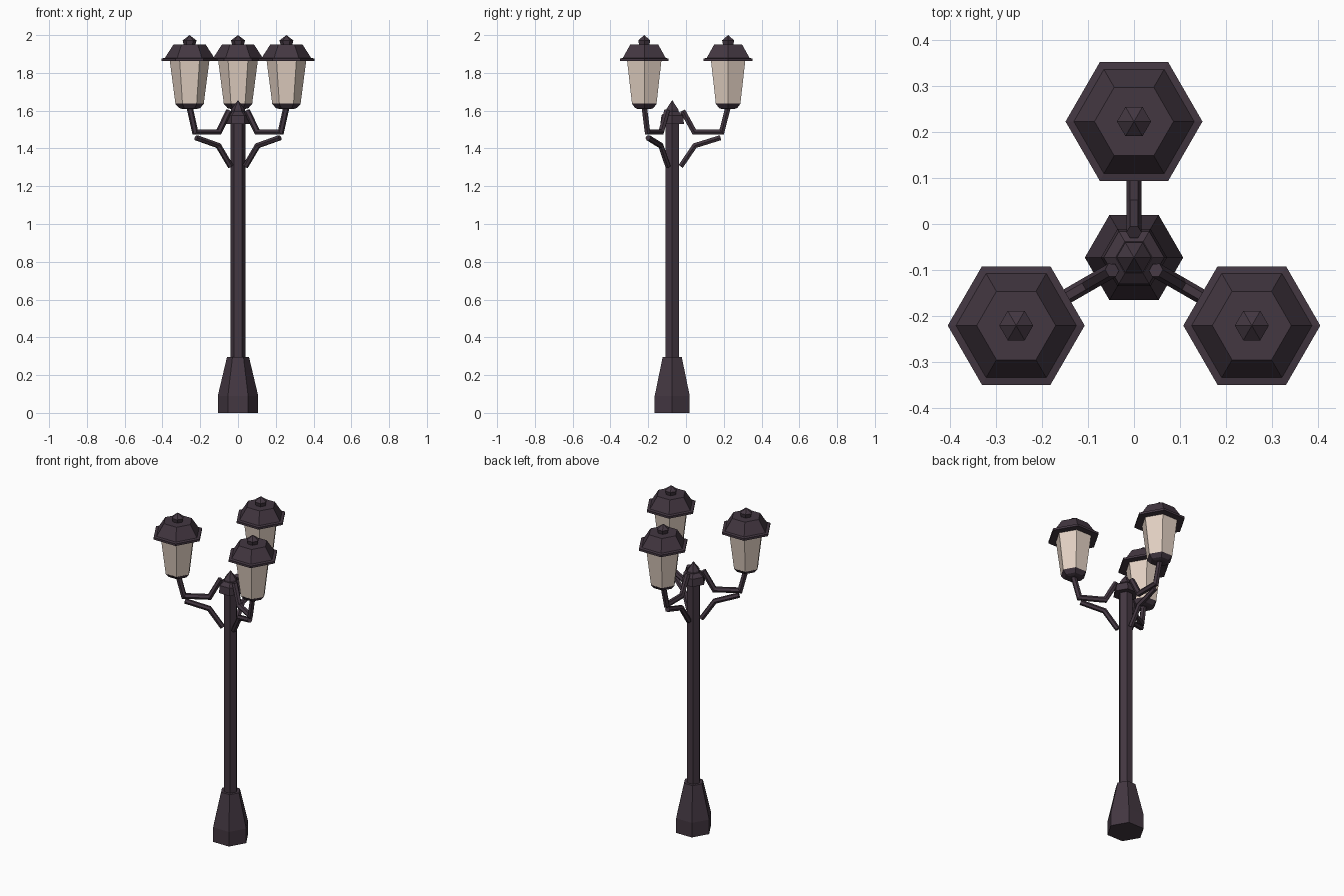
import bpy, bmesh, math
from mathutils import Vector

if "Cube" in bpy.data.objects:
    bpy.data.objects.remove(bpy.data.objects["Cube"])

POLE = Vector((0, -0.073, 0))
REACH = 0.296


def material(name, rgb):
    m = bpy.data.materials.new(name)
    m.diffuse_color = (*rgb, 1)
    m.use_nodes = True
    m.node_tree.nodes["Principled BSDF"].inputs["Base Color"].default_value = m.diffuse_color
    return m


IRON = material("dark_iron", (0.056, 0.038, 0.053))
GLASS = material("warm_glass", (0.76, 0.63, 0.54))


def skin(name, rings, mat):
    """Join hexagonal rings of points into a closed, flat-shaded solid."""
    bm = bmesh.new()
    rows = [[bm.verts.new(p) for p in ring] for ring in rings]
    for a, b in zip(rows, rows[1:]):
        for i in range(6):
            j = (i + 1) % 6
            bm.faces.new((a[i], a[j], b[j], b[i]))
    bm.faces.new(rows[0][::-1])
    bm.faces.new(rows[-1])
    bmesh.ops.remove_doubles(bm, verts=bm.verts, dist=0.0002)
    bmesh.ops.recalc_face_normals(bm, faces=bm.faces)
    me = bpy.data.meshes.new(name)
    bm.to_mesh(me)
    bm.free()
    me.materials.append(mat)
    ob = bpy.data.objects.new(name, me)
    bpy.context.collection.objects.link(ob)
    return ob


def hexagon(centre, u, v, r):
    return [centre + (u * math.cos(k * math.pi / 3) + v * math.sin(k * math.pi / 3)) * r
            for k in range(6)]


def turned(name, centre, profile, mat):
    """Six-sided turned part from (radius, height) pairs."""
    x, y = Vector((1, 0, 0)), Vector((0, 1, 0))
    return skin(name, [hexagon(centre + Vector((0, 0, z)), x, y, max(r, 0.00005))
                       for r, z in profile], mat)


def tube(name, angle, path, r):
    """Mitred hexagonal bar along (reach, height) points, in a plane through the pole."""
    out = Vector((math.cos(angle), math.sin(angle), 0))
    side = Vector((-out.y, out.x, 0))
    pts = [POLE + out * d + Vector((0, 0, z)) for d, z in path]
    dirs = [(b - a).normalized() for a, b in zip(pts, pts[1:])]
    rings = []
    for i, p in enumerate(pts):
        before, after = dirs[max(i - 1, 0)], dirs[min(i, len(dirs) - 1)]
        t = (before + after).normalized()
        n = t.cross(side).normalized() / max(t.dot(before), 0.5)
        rings.append(hexagon(p, side, n, r))
    skin(name, rings, IRON)


# Post: flared foot, shaft, collar and pointed cap
turned("foot", POLE, [(0.107, 0), (0.107, 0.09), (0.058, 0.297)], IRON)
turned("shaft", POLE, [(0.04, 0.28), (0.04, 1.56)], IRON)
turned("collar", POLE, [(0.04, 1.53), (0.072, 1.53), (0.066, 1.575), (0.04, 1.595)], IRON)
turned("cap_point", POLE, [(0.038, 1.58), (0.038, 1.605), (0, 1.656)], IRON)

# Three arms, each with a brace and a lantern
for n, deg in enumerate((90, 210, 330), 1):
    a = math.radians(deg)
    c = POLE + Vector((math.cos(a), math.sin(a), 0)) * REACH
    tube(f"arm_{n}", a, [(0.055, 1.6), (0.117, 1.487), (0.262, 1.487), (0.296, 1.62)], 0.0165)
    tube(f"brace_{n}", a, [(0.045, 1.305), (0.12, 1.415), (0.256, 1.457)], 0.0155)
    turned(f"lantern_cup_{n}", c, [(0.036, 1.608), (0.056, 1.614), (0.076, 1.637)], IRON)
    turned(f"lantern_glass_{n}", c, [(0.075, 1.637), (0.105, 1.866)], GLASS)
    turned(f"lantern_roof_{n}", c, [(0.149, 1.863), (0.149, 1.876), (0.131, 1.879),
                                    (0.086, 1.949)], IRON)
    turned(f"lantern_finial_{n}", c, [(0.03, 1.945), (0.037, 1.972), (0, 2.0)], IRON)
